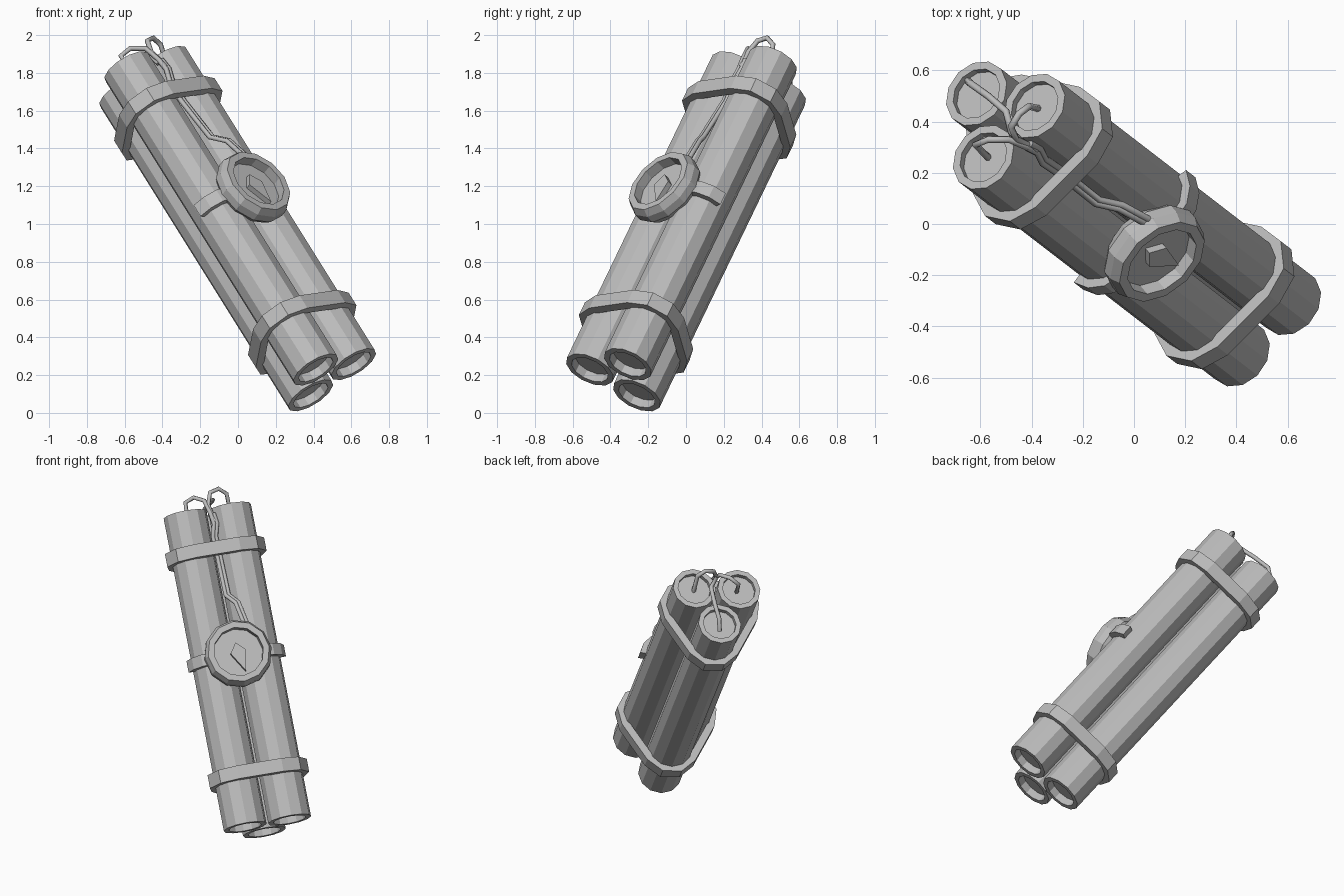
import bpy, bmesh
from math import sin, cos, pi, radians
from mathutils import Matrix, Vector

cube = bpy.data.objects.get("Cube")
if cube:
    bpy.data.objects.remove(cube, do_unlink=True)

GREY = (0.5, 0.5, 0.5, 1)
mat = bpy.data.materials.new("plain grey")
mat.use_nodes = True
mat.diffuse_color = GREY
mat.node_tree.nodes["Principled BSDF"].inputs["Base Color"].default_value = GREY

# Leaning frame of the bundle: Z along the tubes, -Y towards the dial
Z = Vector((-1.0, 0.77, 1.6)).normalized()
X = Vector((0.704, 0.704, 0.1))
X = (X - Z * X.dot(Z)).normalized()
Y = Z.cross(X)
FRAME = Matrix.Translation((0.47, -0.36, 0.193)) @ Matrix((X, Y, Z)).transposed().to_4x4()
FACING = Matrix.Rotation(pi / 2, 4, 'X')   # turns +Z to the front

LENGTH, RADIUS, SIDES = 2.04, 0.137, 12
CENTRES = {"left": Vector((0.1425, -0.082)),
           "back": Vector((0, 0.165)),
           "right": Vector((-0.1425, -0.082))}


def finish(bm, name, local=Matrix()):
    bmesh.ops.recalc_face_normals(bm, faces=bm.faces)
    mesh = bpy.data.meshes.new(name)
    bm.to_mesh(mesh)
    bm.free()
    mesh.materials.append(mat)
    obj = bpy.data.objects.new(name, mesh)
    obj.matrix_world = FRAME @ local
    bpy.context.collection.objects.link(obj)
    return obj


def loft(bm, rings):
    """Join closed rings of points with quads."""
    loops = [[bm.verts.new(p) for p in ring] for ring in rings]
    n = len(loops[0])
    for a, b in zip(loops, loops[1:]):
        for i in range(n):
            j = (i + 1) % n
            bm.faces.new((a[i], a[j], b[j], b[i]))
    bm.faces.new(loops[0])
    bm.faces.new(loops[-1])


def lathe(name, profile, local):
    bm = bmesh.new()
    turn = [2 * pi * i / SIDES for i in range(SIDES)]
    loft(bm, [[(r * cos(a), r * sin(a), h) for a in turn] for r, h in profile])
    return finish(bm, name, local)


def band(name, path, z, height, inner, outer, closed):
    """Flat strap through (centre, angle) pairs around the tubes."""
    bm = bmesh.new()
    sections = []
    for c, a in path:
        d = Vector((cos(radians(a)), sin(radians(a))))
        corners = ((inner, -1), (outer, -1), (outer, 1), (inner, 1))
        sections.append([bm.verts.new((*(c + d * r), z + s * height / 2)) for r, s in corners])
    pairs = list(zip(sections, sections[1:]))
    if closed:
        pairs.append((sections[-1], sections[0]))
    else:
        bm.faces.new(sections[0])
        bm.faces.new(sections[-1])
    for a, b in pairs:
        for i in range(4):
            j = (i + 1) % 4
            bm.faces.new((a[i], a[j], b[j], b[i]))
    return finish(bm, name)


def wire(name, points, shift=(0, 0, 0)):
    curve = bpy.data.curves.new(name, 'CURVE')
    curve.dimensions = '3D'
    curve.bevel_depth = 0.014
    curve.bevel_resolution = 1
    curve.use_fill_caps = True
    spline = curve.splines.new('POLY')
    spline.points.add(len(points) - 1)
    for p, co in zip(spline.points, points):
        p.co = (*(Vector(co) + Vector(shift)), 1)
    curve.materials.append(mat)
    bpy.context.collection.objects.link(bpy.data.objects.new(name, curve))


# Three tubes with recessed ends
for side, c in CENTRES.items():
    lathe(side + "_tube",
          [(0.105, 0.05), (0.105, 0), (RADIUS, 0), (RADIUS, LENGTH),
           (0.105, LENGTH), (0.105, LENGTH - 0.03)],
          Matrix.Translation((c.x, c.y, 0)))

# Two straps round the whole bundle
around = [(CENTRES[side], mid + a)
          for side, mid in (("left", -30), ("back", 90), ("right", 210))
          for a in (-60, -20, 20, 60)]
for name, z in (("lower_strap", 0.32), ("upper_strap", 1.765)):
    band(name, around, z, 0.085, 0.13, 0.178, True)

# Short bracket holding the dial on the front tubes
over = [(CENTRES["right"], a) for a in (190, 215, 240, 270)]
over += [(CENTRES["left"], a) for a in (270, 300, 325, 350)]
band("dial_bracket", over, 1.07, 0.075, 0.13, 0.172, False)

# Dial case with a raised rim and sunken face
DIAL = Matrix.Translation((0, 0, 1.07)) @ FACING
lathe("dial", [(0.18, 0.19), (0.213, 0.235), (0.213, 0.28), (0.195, 0.32),
               (0.157, 0.32), (0.157, 0.265)], DIAL)

# Kite-shaped pointer
kite = [(-0.007, 0.065), (-0.05, 0.0), (0.026, -0.125), (0.05, 0.01)]
bm = bmesh.new()
loft(bm, [[(x, y, h) for x, y in kite] for h in (0.26, 0.295)])
finish(bm, "pointer", DIAL)

# Wires from each tube end to the junction, then down to the dial
wire("right_wire", [(-0.56, 0.25, 1.79), (-0.62, 0.31, 1.89), (-0.57, 0.33, 1.93),
                    (-0.49, 0.33, 1.93), (-0.42, 0.3, 1.87), (-0.38, 0.28, 1.82)])
wire("left_wire", [(-0.37, 0.45, 1.82), (-0.41, 0.46, 1.95), (-0.45, 0.43, 1.985),
                   (-0.48, 0.38, 1.97), (-0.46, 0.33, 1.91), (-0.38, 0.29, 1.83)])
wire("back_wire", [(-0.65, 0.56, 1.67), (-0.64, 0.55, 1.75), (-0.57, 0.5, 1.82),
                   (-0.5, 0.44, 1.89), (-0.48, 0.36, 1.91), (-0.42, 0.3, 1.85)])
lead = [(-0.42, 0.3, 1.87), (-0.38, 0.28, 1.82), (-0.36, 0.24, 1.75), (-0.3, 0.2, 1.65),
        (-0.15, 0.08, 1.46), (-0.06, 0.06, 1.44), (0.05, 0.0, 1.34)]
wire("lead_wire", lead)
wire("second_lead_wire", lead, X * 0.02)
